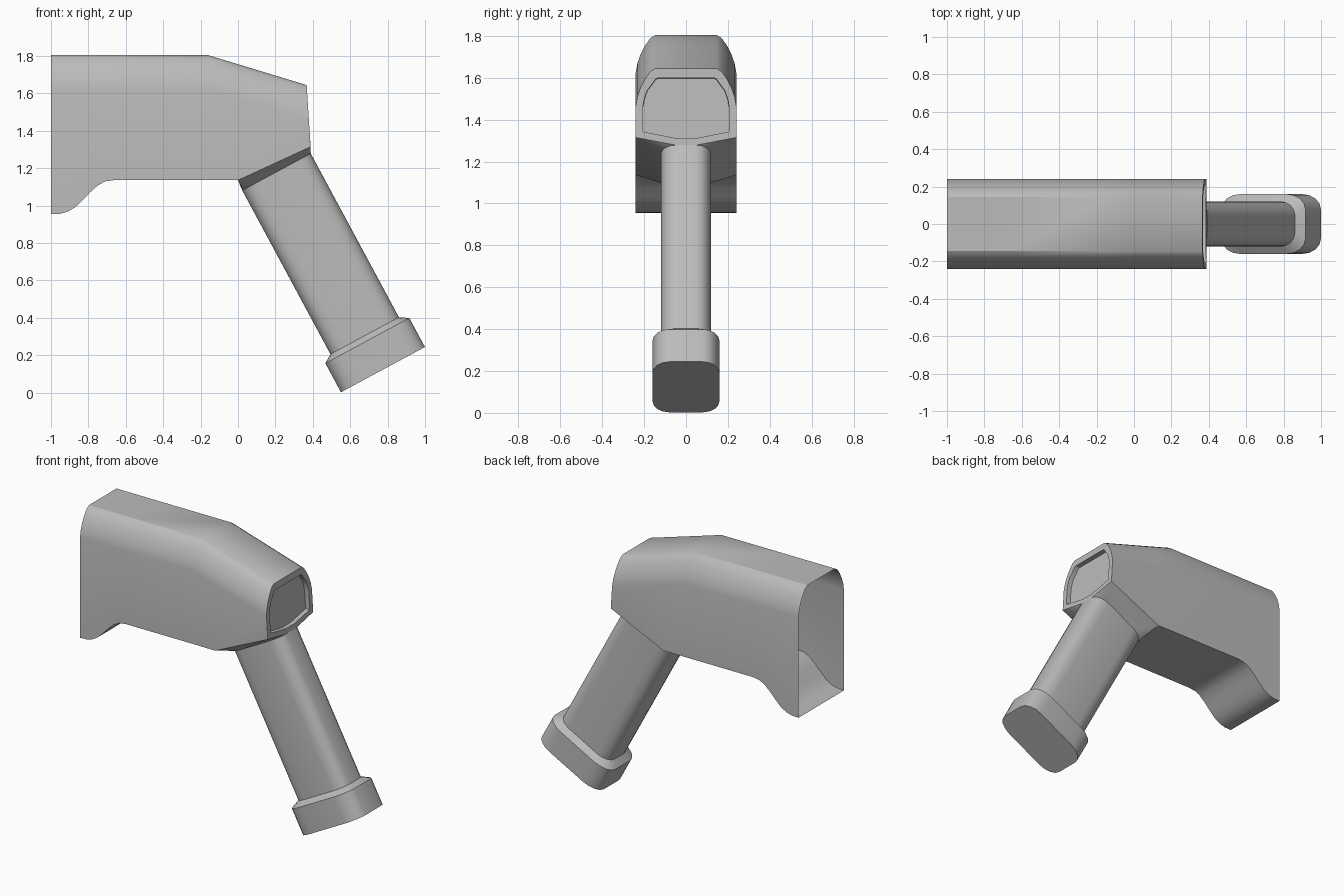
import bpy, bmesh, math
from mathutils import Vector

if "Cube" in bpy.data.objects:
    bpy.data.objects.remove(bpy.data.objects["Cube"])

A = math.radians(28.3)
U = Vector((math.cos(A), 0, math.sin(A)))       # across the grip
D = Vector((math.sin(A), 0, -math.cos(A)))      # down the grip
C = Vector((0.206, 0, 1.18))                    # grip top centre

GREY = bpy.data.materials.new("dark_grey")
GREY.diffuse_color = (0.5, 0.5, 0.5, 1)
GREY.use_nodes = True
GREY.node_tree.nodes["Principled BSDF"].inputs["Base Color"].default_value = GREY.diffuse_color


def finish(name, bm, angle=30):
    bmesh.ops.recalc_face_normals(bm, faces=bm.faces)
    me = bpy.data.meshes.new(name)
    bm.to_mesh(me)
    bm.free()
    me.materials.append(GREY)
    ob = bpy.data.objects.new(name, me)
    bpy.context.collection.objects.link(ob)
    bpy.ops.object.select_all(action='DESELECT')
    ob.select_set(True)
    bpy.context.view_layer.objects.active = ob
    bpy.ops.object.shade_smooth_by_angle(angle=math.radians(angle))
    return ob


def bridge(bm, a, b, closed=True):
    n = len(a)
    for i in range(n if closed else n - 1):
        j = (i + 1) % n
        bm.faces.new((a[i], a[j], b[j], b[i]))


def outline(t, half_len, half_wid, flat, run, segs=4):
    """Rounded rectangle across the grip axis at distance t."""
    q = []
    for i in range(segs + 1):
        a = math.pi / 2 * i / segs
        q.append((half_len - run + run * math.cos(a),
                  flat + (half_wid - flat) * math.sin(a)))
    pts = q + [(-u, v) for u, v in reversed(q)]
    pts += [(u, -v) for u, v in reversed(pts)]
    return [C + D * t + U * u + Vector((0, v, 0)) for u, v in pts]


def grip_ring(t):
    return outline(t, 0.208, 0.12, 0.048, 0.09)


def cap_ring(t):
    return outline(t, 0.255, 0.16, 0.08, 0.115)


def loft(name, rings, close_end=False):
    bm = bmesh.new()
    rows = [[bm.verts.new(p) for p in r] for r in rings]
    for a, b in zip(rows, rows[1:]):
        bridge(bm, a, b)
    if close_end:
        bm.faces.new(rows[-1])
    return finish(name, bm, 35)


# Body shell: open at the -x end, curved lip below, recessed panel at the rear
ARC = [(0.24, -0.18), (0.232, -0.135), (0.216, -0.09), (0.195, -0.05),
       (0.17, -0.015), (0.145, 0)]
STATIONS = [(-1, 0.955), (-0.95, 0.957), (-0.91, 0.968), (-0.87, 0.992),
            (-0.83, 1.03), (-0.79, 1.072), (-0.75, 1.108), (-0.71, 1.13),
            (-0.66, 1.137), (-0.16, 1.137), (0, 1.136)]


def section(x, zb, zt):
    half = [(x, -0.24, zb)] + [(x, -y, zt + dz) for y, dz in ARC]
    return half + [(px, -py, pz) for px, py, pz in reversed(half)]


bm = bmesh.new()
rows = []
for x, zb in STATIONS:
    zt = 1.805 - max(0, x + 0.16) * 0.305
    rows.append([bm.verts.new(p) for p in section(x, zb, zt)])
for a, b in zip(rows, rows[1:]):
    bridge(bm, a, b)
rear = [bm.verts.new((0.367 + 0.021 * (1.645 - z) / 0.33, y, z))
        for _, y, z in section(0, 1.315, 1.645)]
bridge(bm, rows[-1], rear, closed=False)
chin = [bm.verts.new((0.387, y, 1.277)) for y in (0.048, -0.048)]
panel = bm.faces.new(rear + chin)
bm.normal_update()
if panel.normal.x < 0:
    panel.normal_flip()
bmesh.ops.inset_individual(bm, faces=[panel], thickness=0.034, use_even_offset=True)
top = max(v.co.z for v in panel.verts)
for v in panel.verts:                           # the frame is thicker on top
    if v.co.z > top - 0.04:
        v.co.z -= 0.012
bmesh.ops.inset_individual(bm, faces=[panel], thickness=0.001, depth=-0.03,
                           use_even_offset=True)
finish("body_shell", bm)

# Neck: tapers from the sloped body underside to the grip outline
bm = bmesh.new()
corners = [(x, y, z) for x, z in ((0, 1.136), (0.388, 1.315)) for y in (-0.24, 0.24)]
for p in corners + grip_ring(0):
    bm.verts.new(p)
bmesh.ops.convex_hull(bm, input=bm.verts)
bm.normal_update()
hidden = [f for f in bm.faces if f.normal.dot(D) > 0.99 or f.normal.dot(D) < -0.9
          or f.normal.x > 0.95]
bmesh.ops.delete(bm, geom=hidden, context='FACES')
finish("neck", bm)

# Grip and its flared end cap
loft("grip", [grip_ring(0), grip_ring(0.999)])
loft("grip_end_cap", [grip_ring(0.994), cap_ring(1.024), cap_ring(1.2)], True)
